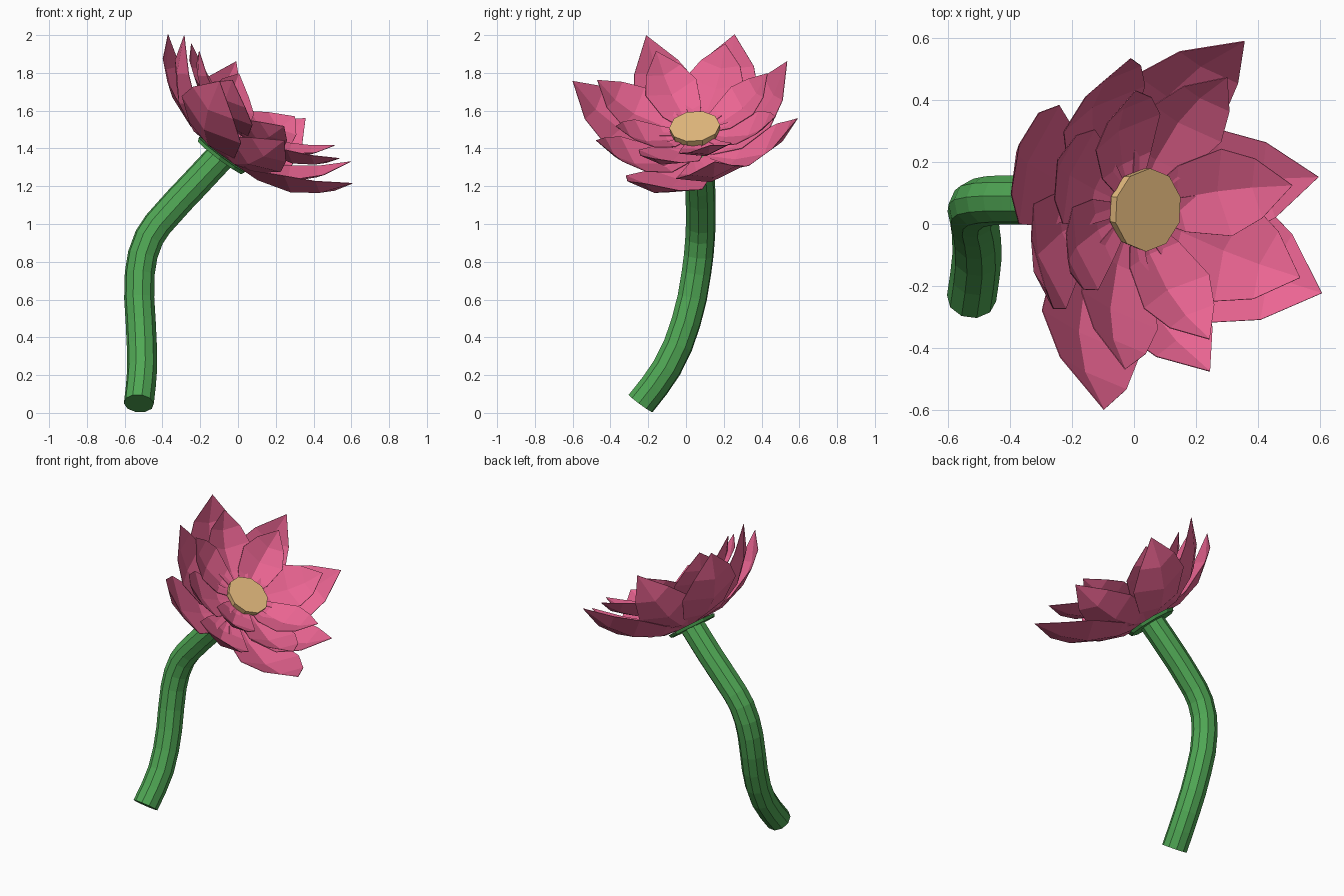
import bpy, bmesh, math
from mathutils import Vector, Matrix

if "Cube" in bpy.data.objects:
    bpy.data.objects.remove(bpy.data.objects["Cube"])

# Local frame of the tilted flower head
BASE = Vector((-0.09, 0.062, 1.36))
N = Vector((0.6, -0.08, 0.8)).normalized()
V = N.cross(Vector((0.8, 0, -0.6))).normalized()
U = V.cross(N)
HEAD = Matrix.Translation(BASE) @ Matrix((U, V, N)).transposed().to_4x4()


def material(name, color):
    m = bpy.data.materials.new(name)
    m.diffuse_color = (*color, 1)
    m.use_nodes = True
    m.node_tree.nodes["Principled BSDF"].inputs["Base Color"].default_value = m.diffuse_color
    return m


PINK = material("petal_pink", (0.83, 0.13, 0.29))
GREEN = material("stem_green", (0.08, 0.39, 0.09))
YELLOW = material("center_yellow", (0.82, 0.52, 0.22))


def add_object(name, bm, mat, matrix=None):
    me = bpy.data.meshes.new(name)
    bm.to_mesh(me)
    bm.free()
    ob = bpy.data.objects.new(name, me)
    me.materials.append(mat)
    if matrix:
        ob.matrix_world = matrix
    bpy.context.collection.objects.link(ob)
    return ob


def disc(name, r_low, r_top, z0, z1, sides, mat, x=0.0):
    bm = bmesh.new()
    bmesh.ops.create_cone(bm, cap_ends=True, segments=sides, radius1=r_low, radius2=r_top,
                          depth=z1 - z0, matrix=Matrix.Translation((x, 0, (z0 + z1) / 2)))
    return add_object(name, bm, mat, HEAD)


# Petal stations: reach, rise, half width, edge lift
STATIONS = [(0.06, 0.0, 0.04, 0.0), (0.36, 0.04, 0.155, 0.032),
            (0.64, 0.23, 0.205, 0.065), (0.83, 0.53, 0.14, 0.045)]


def petal(bm, angle, reach, rise, scale, lift):
    rot = Matrix.Rotation(math.radians(angle), 4, 'Z')

    def vert(x, y, z):
        return bm.verts.new(rot @ Vector((x * scale, y * scale, z * scale + lift)))

    rows = []
    for a, b, w, e in STATIONS:
        x, z, w = reach * a, rise * b, w * reach / 0.65
        rows.append([vert(x, -w, z + e), vert(x, 0, z), vert(x, w, z + e)])
    tip = vert(reach, 0, rise)
    for p, q in zip(rows, rows[1:]):
        for i in (0, 1):
            bm.faces.new((p[i], q[i], q[i + 1], p[i + 1]))
    for i in (0, 1):
        bm.faces.new((rows[-1][i], tip, rows[-1][i + 1]))


# Eight petals per ring: angle, reach, outer rise, inner rise
PETALS = [(-111, 0.68, 0.355, 0.31), (-156, 0.59, 0.405, 0.30), (160, 0.65, 0.32, 0.27),
          (115, 0.56, 0.40, 0.28), (67, 0.61, 0.375, 0.27), (12, 0.58, 0.37, 0.31),
          (-22, 0.695, 0.315, 0.29), (-67, 0.56, 0.30, 0.26)]
for name, scale, lift, k in (("outer_petals", 1.0, 0.01, 2), ("inner_petals", 0.79, 0.155, 3)):
    bm = bmesh.new()
    for p in PETALS:
        petal(bm, p[0], p[1], p[k], scale, lift)
    ob = add_object(name, bm, PINK, HEAD)
    mod = ob.modifiers.new("thin", 'SOLIDIFY')
    mod.thickness = 0.003
    mod.offset = 0

# Flower center and the green cup beneath the petals
disc("flower_center", 0.13, 0.135, 0.17, 0.208, 10, YELLOW, 0.014)
disc("flower_cup", 0.15, 0.16, -0.01, 0.01, 10, GREEN)

# Curved faceted stem
PATH = [(-0.525, -0.24, 0.05), (-0.507, -0.10, 0.24), (-0.515, 0.0, 0.48),
        (-0.52, 0.055, 0.74), (-0.47, 0.075, 0.93), (-0.37, 0.078, 1.06),
        (-0.24, 0.075, 1.20), tuple(BASE)]
cu = bpy.data.curves.new("stem", 'CURVE')
cu.dimensions = '3D'
cu.bevel_depth = 0.08
cu.bevel_resolution = 3
cu.resolution_u = 2
cu.use_fill_caps = True
sp = cu.splines.new('BEZIER')
sp.bezier_points.add(len(PATH) - 1)
for pt, co in zip(sp.bezier_points, PATH):
    pt.co = co
    pt.handle_left_type = pt.handle_right_type = 'AUTO'
sp.use_smooth = False
cu.materials.append(GREEN)
bpy.context.collection.objects.link(bpy.data.objects.new("stem", cu))
